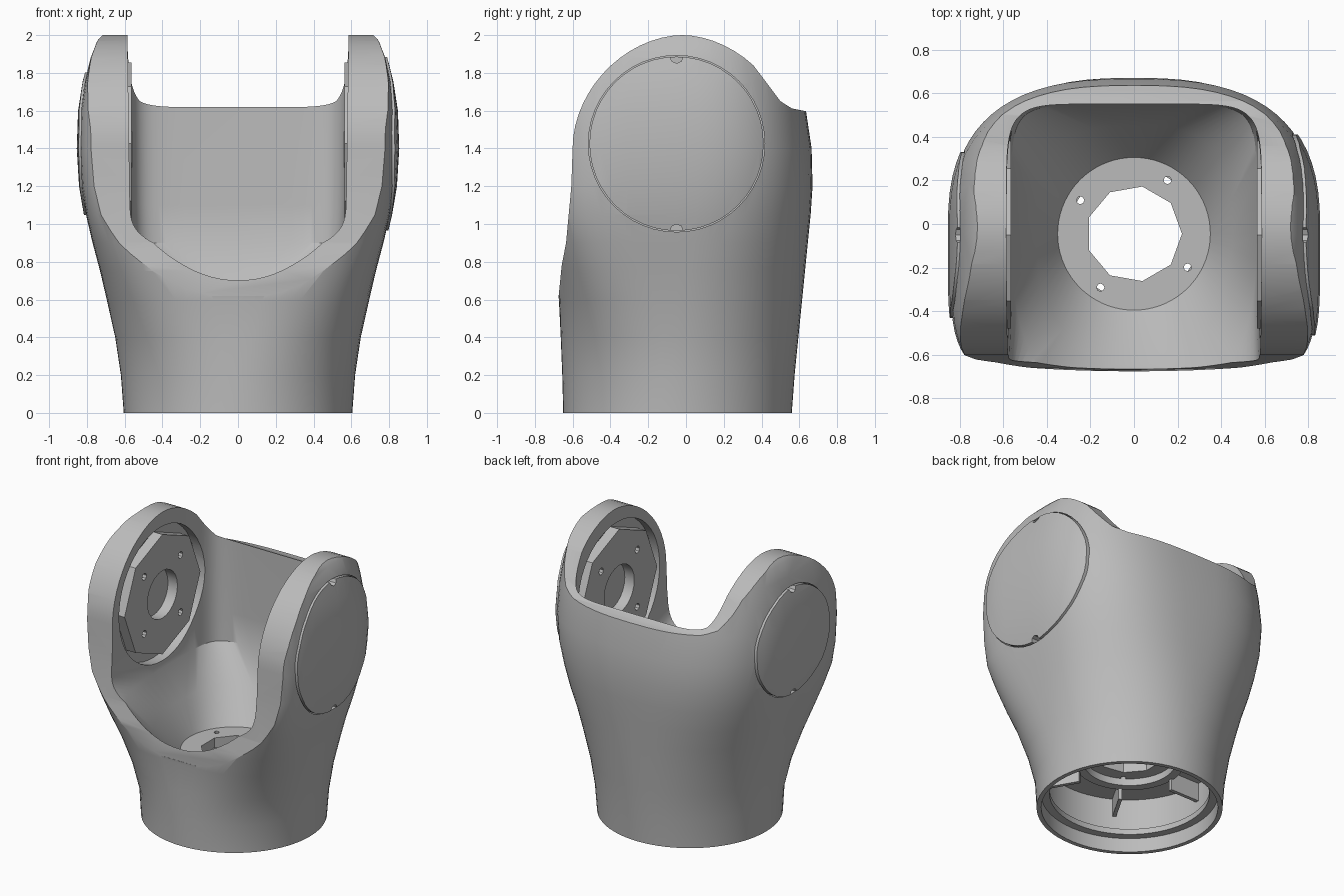
import bpy, bmesh, math
from mathutils import Matrix

if "Cube" in bpy.data.objects:
    bpy.data.objects.remove(bpy.data.objects["Cube"])

GREY = (0.5, 0.5, 0.5, 1)
mat = bpy.data.materials.new("plain grey")
mat.use_nodes = True
mat.diffuse_color = GREY
mat.node_tree.nodes["Principled BSDF"].inputs["Base Color"].default_value = GREY

CY = -0.045            # y of the base axis
EAR_Y, EAR_Z = -0.05, 1.425   # joint axis through the ears


def make(name, bm):
    bmesh.ops.remove_doubles(bm, verts=bm.verts, dist=1e-5)
    bmesh.ops.recalc_face_normals(bm, faces=bm.faces)
    mesh = bpy.data.meshes.new(name)
    bm.to_mesh(mesh)
    bm.free()
    mesh.materials.append(mat)
    ob = bpy.data.objects.new(name, mesh)
    bpy.context.collection.objects.link(ob)
    return ob


def power(v, p):
    return math.copysign(abs(v) ** p, v)


def loft(name, levels, grow=1.0, seg=72):
    """Skin superellipse rings: z, half width, front y, back y, front power, back power."""
    bm = bmesh.new()
    rings = []
    for z, hx, yf, yb, nf, nb in levels:
        ring = []
        for i in range(seg):
            a = math.tau * i / seg
            c, s = math.cos(a), math.sin(a)
            n, ry = (nb, yb - CY) if s >= 0 else (nf, CY - yf)
            ring.append(bm.verts.new((power(c, 2 / n) * hx * grow,
                                      CY + power(s, 2 / n) * ry * grow, z)))
        rings.append(ring)
    for a, b in zip(rings, rings[1:]):
        for i in range(seg):
            j = (i + 1) % seg
            bm.faces.new((a[i], a[j], b[j], b[i]))
    bm.faces.new(rings[0])
    bm.faces.new(rings[-1])
    return make(name, bm)


def lathe(name, profile, matrix, seg=48, closed=True):
    """Revolve (radius, height) points about local z."""
    bm = bmesh.new()
    verts = [bm.verts.new((r, 0, h)) for r, h in profile]
    pairs = list(zip(verts, verts[1:]))
    if closed:
        pairs.append((verts[-1], verts[0]))
    edges = [bm.edges.new(p) for p in pairs]
    bmesh.ops.spin(bm, geom=verts + edges, cent=(0, 0, 0), axis=(0, 0, 1),
                   angle=math.tau, steps=seg, use_merge=True)
    bm.transform(matrix)
    return make(name, bm)


def rod(name, r, h0, h1, matrix, seg=48):
    return lathe(name, [(0, h0), (r, h0), (r, h1), (0, h1)], matrix, seg, closed=False)


def prism(name, outline, half):
    """Extrude a (y, z) outline along x."""
    bm = bmesh.new()
    face = bm.faces.new([bm.verts.new((-half, y, z)) for y, z in outline])
    new = bmesh.ops.extrude_face_region(bm, geom=[face])["geom"]
    bmesh.ops.translate(bm, vec=(2 * half, 0, 0),
                        verts=[v for v in new if isinstance(v, bmesh.types.BMVert)])
    return make(name, bm)


def cut(target, tool, operation="DIFFERENCE"):
    mod = target.modifiers.new("cut", "BOOLEAN")
    mod.operation, mod.object, mod.solver = operation, tool, "EXACT"
    bpy.context.view_layer.objects.active = target
    bpy.ops.object.modifier_apply(modifier=mod.name)
    bpy.data.objects.remove(tool)


def smooth(ob, angle=28):
    bpy.ops.object.select_all(action="DESELECT")
    ob.select_set(True)
    bpy.context.view_layer.objects.active = ob
    bpy.ops.object.shade_smooth_by_angle(angle=math.radians(angle))


def ear_axis(side):
    """Local z points outward through the ear on the given side."""
    return (Matrix.Translation((0, EAR_Y, EAR_Z))
            @ Matrix.Rotation(side * math.pi / 2, 4, "Y"))


# Outer shell: round foot growing into a wide, square-fronted yoke
SHELL = [
    (0, .605, -.65, .56, 2, 2),
    (.2, .62, -.655, .575, 2, 2),
    (.4, .65, -.663, .595, 2.3, 2.05),
    (.6, .695, -.673, .615, 2.9, 2.15),
    (.75, .73, -.695, .63, 3.6, 2.25),
    (.9, .77, -.715, .645, 4.3, 2.4),
    (1.05, .805, -.735, .66, 5, 2.5),
    (1.2, .83, -.74, .67, 5, 2.6),
    (1.4, .842, -.74, .665, 5, 2.7),
    (1.6, .835, -.74, .635, 5, 2.7),
    (1.75, .812, -.74, .61, 5, 2.7),
    (1.88, .78, -.74, .59, 5, 2.7),
    (1.97, .745, -.74, .57, 5, 2.7),
    (2.02, .70, -.74, .56, 5, 2.7)]
shell = loft("yoke_shell", SHELL)

# Side outline: sloped front, rounded ear tops, lower back rim
arc = []
for deg in range(180, 42, -6):
    c, s = math.cos(math.radians(deg)), math.sin(math.radians(deg))
    arc.append((-.02 + .58 * power(c, 1.07), 1.41 + .59 * power(s, 1.07)))
side_outline = ([(-.9, -.1), (-.9, .62), (-.674, .62), (-.658, .78), (-.635, .9), (-.607, 1.2)]
                + arc + [(.5, 1.65), (.56, 1.612), (.63, 1.598), (.9, 1.54), (.9, -.1)])
cut(shell, prism("side_trim", side_outline, 1.2), "INTERSECT")

# Bowl between the ears, open at the front and top
cut(shell, loft("bowl_cutter", [
    (.46, .35, CY - .35, CY + .35, 2, 2),
    (.68, .45, -.645, .45, 2.2, 3),
    (.9, .562, -.85, .545, 2.6, 7),
    (1.1, .573, -1.2, .55, 8, 7),
    (2.3, .59, -1.2, .55, 8, 7)]))

# Hollow foot
foot = Matrix.Translation((0, CY, 0))
cut(shell, rod("foot_cutter", .575, -.1, .39, foot, 64))
cut(shell, rod("cable_hole_cutter", .22, .3, .6, foot, 9))
for k in range(4):
    a = math.radians(58 + 90 * k)
    spot = foot @ Matrix.Translation((.29 * math.cos(a), .29 * math.sin(a), 0))
    cut(shell, rod("screw_hole_cutter", .018, .3, .6, spot, 8))

# Ear recesses inside and thin seams around the caps outside
CAPS = ((1, "left", .461), (-1, "right", .38))
for side, word, radius in CAPS:
    cut(shell, rod("recess_cutter", .475, .5, .64, ear_axis(side)))
    cut(shell, rod("cap_seat_cutter", radius + .006, .68, 1, ear_axis(side)))
smooth(shell)

for side, word, radius in CAPS:
    # Round cover that follows the bulge of the ear
    cap = rod(word + "_cap", radius, .66, 1, ear_axis(side))
    cut(cap, loft("cap_bulge", SHELL, 1.014), "INTERSECT")
    # Pry notches at the top and bottom of the cover
    for end in (1, -1):
        spot = ear_axis(side) @ Matrix.Translation((end * radius, 0, 0))
        cut(cap, rod("notch_cutter", .035, .74, 1, spot, 8))
    smooth(cap)
    # Eight-sided bearing plate with a bore and bolt holes
    plate = rod(word + "_bearing_plate", .43, .565, .66, ear_axis(side), 8)
    cut(plate, rod("bore_cutter", .17, .5, .64, ear_axis(side), 24))
    for k in range(4):
        a = math.radians(45 + 90 * k)
        spot = ear_axis(side) @ Matrix.Translation((.29 * math.cos(a), .29 * math.sin(a), 0))
        cut(plate, rod("bolt_cutter", .025, .5, .62, spot, 8))
    smooth(plate)

# Rings and ribs inside the foot
smooth(lathe("foot_flange", [(.52, .1), (.585, .1), (.585, .14), (.52, .14)], foot, 64))
smooth(lathe("hub_ring", [(.3, .34), (.36, .34), (.36, .41), (.3, .41)], foot))
for k in range(6):
    bm = bmesh.new()
    bmesh.ops.create_cube(bm, size=1)
    bmesh.ops.scale(bm, vec=(.24, .025, .14), verts=bm.verts)
    bmesh.ops.translate(bm, vec=(.465, 0, .33), verts=bm.verts)
    bm.transform(foot @ Matrix.Rotation(math.tau * k / 6, 4, "Z"))
    make("foot_rib_%d" % (k + 1), bm)
